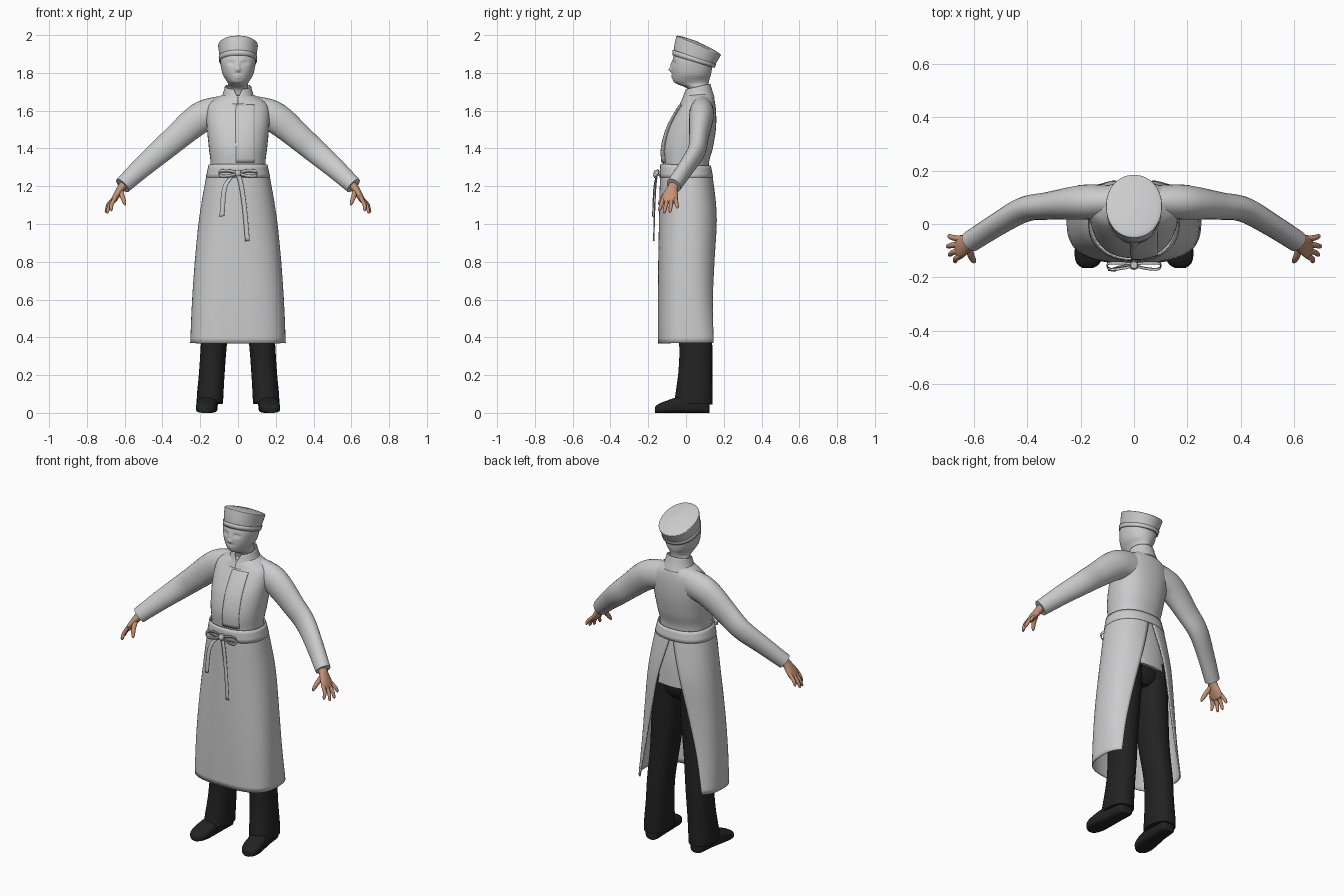
import bpy, bmesh, math
from mathutils import Vector


def material(name, rgb):
    m = bpy.data.materials.new(name)
    m.diffuse_color = (*rgb, 1)
    return m


CLOTH = material("light grey cloth", (0.6, 0.6, 0.61))
BLACK = material("black cloth", (0.016, 0.016, 0.016))
SKIN = material("tan skin", (0.56, 0.29, 0.18))


def smooth_rows(rows, steps):
    """Catmull-Rom interpolation through rows of numbers."""
    out = []
    for i in range(len(rows) - 1):
        p0, p1 = rows[max(i - 1, 0)], rows[i]
        p2, p3 = rows[i + 1], rows[min(i + 2, len(rows) - 1)]
        for k in range(steps):
            t = k / steps
            out.append([0.5 * (2 * b + (c - a) * t + (2 * a - 5 * b + 4 * c - d) * t * t
                               + (3 * b - a - 3 * c + d) * t ** 3)
                        for a, b, c, d in zip(p0, p1, p2, p3)])
    out.append(list(rows[-1]))
    return out


def build(name, grid, mat, closed=True, caps=(True, True), mirror=False, thick=0):
    """Skin a grid of points (rows of equal length) into one object."""
    bm = bmesh.new()
    rows = [[bm.verts.new(p) for p in row] for row in grid]
    n = len(rows[0])
    for a, b in zip(rows, rows[1:]):
        for j in range(n if closed else n - 1):
            k = (j + 1) % n
            bm.faces.new((a[j], a[k], b[k], b[j]))
    if closed:
        for row, cap in zip((rows[0], rows[-1]), caps):
            if cap:
                bm.faces.new(row)
    bmesh.ops.recalc_face_normals(bm, faces=bm.faces[:])
    me = bpy.data.meshes.new(name)
    bm.to_mesh(me)
    bm.free()
    me.materials.append(mat)
    ob = bpy.data.objects.new(name, me)
    bpy.context.collection.objects.link(ob)
    bpy.ops.object.select_all(action='DESELECT')
    ob.select_set(True)
    bpy.context.view_layer.objects.active = ob
    bpy.ops.object.shade_smooth_by_angle(angle=math.radians(40))
    if thick:
        s = ob.modifiers.new("thickness", 'SOLIDIFY')
        s.thickness, s.offset = thick, 0
    if mirror:
        ob.modifiers.new("mirror", 'MIRROR')
    return ob


def spow(v, p):
    return math.copysign(abs(v) ** p, v)


def ring_point(r, t, grow=0):
    """Ring: z front, z back, y front, y back, half width, squareness, centre x."""
    zf, zb, yf, yb, rx, n, cx = r[:7]
    u = (1 + spow(math.cos(t), 2 / n)) / 2
    return (cx + (rx + grow) * spow(math.sin(t), 2 / n),
            yf - grow + (yb - yf + 2 * grow) * u, zf + (zb - zf) * u)


def loft(name, rings, mat, seg=40, steps=5, **kw):
    grid = [[ring_point(r, 2 * math.pi * j / seg) for j in range(seg)]
            for r in smooth_rows(rings, steps)]
    return build(name, grid, mat, **kw)


def open_loft(name, rings, mat, centre, seg=56, steps=5, thick=0.006):
    """Loft with a slit; the eighth ring value is the slit's half width."""
    grid = []
    for r in smooth_rows(rings, steps):
        e = max(r[7], 0.0005)
        a = math.asin(min(1, (e / r[4]) ** (r[5] / 2)))
        grid.append([ring_point(r, centre + a + (2 * math.pi - 2 * a) * j / seg)
                     for j in range(seg + 1)])
    return build(name, grid, mat, closed=False, thick=thick)


def tube(name, rows, mat, seg=24, steps=5, caps=(True, True)):
    """Mirrored limb: rows of x, y, z, half depth, half height."""
    rows = smooth_rows(rows, steps)
    pts = [Vector(r[:3]) for r in rows]
    grid = []
    for i, (p, r) in enumerate(zip(pts, rows)):
        tan = (pts[min(i + 1, len(pts) - 1)] - pts[max(i - 1, 0)]).normalized()
        side = tan.cross(Vector((0, 1, 0))).normalized()
        deep = side.cross(tan)
        grid.append([p + deep * r[3] * math.cos(a) + side * r[4] * math.sin(a)
                     for a in (2 * math.pi * j / seg for j in range(seg))])
    return build(name, grid, mat, mirror=True, caps=caps)


# jacket body, with the tail that shows in the apron slit
body = [(0.99, 0.97, -0.10, 0.150, 0.165, 2.3, 0), (1.12, 1.12, -0.11, 0.143, 0.158, 2.3, 0),
        (1.30, 1.30, -0.122, 0.120, 0.145, 2.3, 0), (1.40, 1.40, -0.127, 0.142, 0.154, 2.3, 0),
        (1.50, 1.50, -0.102, 0.158, 0.164, 2.3, 0), (1.58, 1.58, -0.062, 0.160, 0.168, 2.3, 0),
        (1.63, 1.635, -0.032, 0.155, 0.158, 2.2, 0), (1.66, 1.67, -0.02, 0.146, 0.118, 2, 0),
        (1.68, 1.695, -0.01, 0.13, 0.075, 2, 0)]
loft("jacket", body, CLOTH)

# overlapping front panel of the jacket
panel = []
for r in smooth_rows(body, 5)[11:31]:
    a = math.asin((0.085 / r[4]) ** (r[5] / 2))
    panel.append([ring_point(r, math.pi + 0.05 - (a + 0.05) * j / 10, 0.004) for j in range(11)])
build("jacket_front_panel", panel, CLOTH, closed=False, thick=0.005)

# stand-up collar, notched at the front
open_loft("collar", [(1.635, 1.665, -0.03, 0.150, 0.095, 2, 0, 0.0),
                     (1.67, 1.70, -0.014, 0.138, 0.078, 2, 0, 0.003),
                     (1.712, 1.742, -0.002, 0.126, 0.067, 2, 0, 0.022)], CLOTH, math.pi)

# sleeves
tube("sleeve", [(0.07, 0.085, 1.595, 0.06, 0.085), (0.165, 0.083, 1.578, 0.066, 0.083),
                (0.23, 0.078, 1.54, 0.062, 0.080), (0.32, 0.068, 1.463, 0.052, 0.071),
                (0.41, 0.055, 1.385, 0.047, 0.064), (0.51, 0.0, 1.298, 0.042, 0.055),
                (0.612, -0.065, 1.203, 0.040, 0.045)], CLOTH)

# hands: palm, four fingers and a thumb
tube("palm", [(0.600, -0.058, 1.215, 0.026, 0.024), (0.622, -0.073, 1.185, 0.030, 0.021),
              (0.645, -0.083, 1.148, 0.042, 0.018), (0.660, -0.087, 1.122, 0.040, 0.014),
              (0.666, -0.088, 1.112, 0.028, 0.009)], SKIN, 20)
for label, y0, tip in (("index", -0.119, (0.672, -0.140, 1.068)), ("middle", -0.098, (0.692, -0.115, 1.056)),
                       ("ring", -0.076, (0.699, -0.084, 1.060)), ("little", -0.056, (0.694, -0.046, 1.082))):
    x, y, z = tip
    tube(label + "_finger", [(0.648, y0, 1.142, 0.011, 0.011),
                             (0.45 * 0.648 + 0.55 * x + 0.007, (y0 + y) / 2, (1.142 + z) / 2, 0.0105, 0.0105),
                             (x - 0.001, y, z + 0.009, 0.008, 0.008), (x, y, z, 0.003, 0.003)], SKIN, 10, 4)
tube("thumb", [(0.620, -0.085, 1.175, 0.013, 0.013), (0.612, -0.118, 1.145, 0.013, 0.013),
               (0.602, -0.137, 1.115, 0.010, 0.010), (0.598, -0.143, 1.100, 0.004, 0.004)], SKIN, 10, 4)

# head and neck, with features pushed out of or into the face
head = loft("head", [(1.66, 1.66, 0.02, 0.120, 0.056, 2, 0), (1.715, 1.72, 0.008, 0.118, 0.054, 2, 0),
                     (1.740, 1.745, -0.045, 0.120, 0.053, 2, 0), (1.756, 1.765, -0.067, 0.124, 0.062, 2, 0),
                     (1.79, 1.79, -0.073, 0.132, 0.080, 2.1, 0), (1.83, 1.83, -0.074, 0.138, 0.090, 2.2, 0),
                     (1.87, 1.87, -0.070, 0.140, 0.094, 2.2, 0), (1.92, 1.92, -0.055, 0.130, 0.088, 2.2, 0)],
            CLOTH, seg=80, steps=7)
BUMPS = [(0, 1.817, 0.011, 0.012, -0.017), (0, 1.843, 0.009, 0.018, -0.008),
         (0.035, 1.852, 0.017, 0.010, 0.009), (-0.035, 1.852, 0.017, 0.010, 0.009),
         (0, 1.786, 0.020, 0.005, -0.006), (0, 1.774, 0.016, 0.005, -0.005),
         (0.034, 1.850, 0.009, 0.005, -0.004), (-0.034, 1.850, 0.009, 0.005, -0.004)]
for v in head.data.vertices:
    if v.co.y < 0.02:
        v.co.y += sum(h * math.exp(-((v.co.x - x) / w) ** 2 - ((v.co.z - z) / d) ** 2)
                      for x, z, w, d, h in BUMPS)

# tilted hat with a turned-up band
loft("hat", [(1.895, 1.830, -0.068, 0.146, 0.095, 2.1, 0), (1.945, 1.862, -0.062, 0.166, 0.100, 2.1, 0),
             (1.990, 1.893, -0.052, 0.184, 0.105, 2.1, 0)], CLOTH, seg=56, caps=(True, False))
loft("hat_crown", [(1.990, 1.893, -0.052, 0.184, 0.105, 2.1, 0), (1.997, 1.902, -0.045, 0.178, 0.099, 2.1, 0),
                   (1.987, 1.932, 0.0, 0.13, 0.055, 2, 0), (1.967, 1.958, 0.06, 0.075, 0.008, 2, 0)],
     CLOTH, seg=56, steps=3, caps=(False, True))
loft("hat_band", [(1.893, 1.827, -0.071, 0.149, 0.098, 2.1, 0), (1.921, 1.845, -0.069, 0.159, 0.1005, 2.1, 0)],
     CLOTH, seg=56, steps=1, caps=(False, False), thick=0.003)

# long apron, open down the back
open_loft("apron", [(1.315, 1.305, -0.131, 0.127, 0.152, 2.3, 0, 0.0), (1.20, 1.20, -0.136, 0.146, 0.175, 2.3, 0, 0.025),
                    (1.02, 1.02, -0.140, 0.167, 0.204, 2.3, 0, 0.075), (0.80, 0.80, -0.144, 0.163, 0.226, 2.5, 0, 0.125),
                    (0.58, 0.58, -0.146, 0.165, 0.241, 2.7, 0, 0.17), (0.368, 0.372, -0.145, 0.185, 0.25, 2.9, 0, 0.205)],
          CLOTH, 0.0, seg=64)
# waistband
loft("waistband", [(1.318, 1.308, -0.134, 0.130, 0.154, 2.3, 0), (1.245, 1.245, -0.138, 0.142, 0.169, 2.3, 0)],
     CLOTH, steps=3, caps=(False, False), thick=0.004)


def ribbon(name, pts, width, steps=6):
    w = Vector(width) / 2
    build(name, [[Vector(p) - w, Vector(p) + w] for p in smooth_rows(pts, steps)],
          CLOTH, closed=False, thick=0.003)


# bow tied at the front
for label, s in (("left", 1), ("right", -1)):
    ribbon(label + "_bow_loop", [(0, -0.150, 1.268), (s * 0.05, -0.146, 1.282), (s * 0.094, -0.148, 1.278),
                                 (s * 0.100, -0.160, 1.264), (s * 0.085, -0.170, 1.252),
                                 (s * 0.04, -0.166, 1.256), (0, -0.156, 1.268)], (0, -0.008, 0.017))
ribbon("short_bow_tail", [(0, -0.152, 1.268), (-0.045, -0.160, 1.238), (-0.073, -0.170, 1.18),
                          (-0.085, -0.176, 1.04)], (0.026, -0.004, 0.006))
ribbon("long_bow_tail", [(0, -0.152, 1.268), (0.018, -0.160, 1.20), (0.035, -0.166, 1.08),
                         (0.050, -0.171, 0.91)], (0.024, -0.004, 0.003))
loft("bow_knot", [(1.254, 1.254, -0.168, -0.142, 0.012, 2.5, 0), (1.270, 1.270, -0.172, -0.140, 0.016, 2.5, 0),
                  (1.286, 1.286, -0.166, -0.142, 0.012, 2.5, 0)], CLOTH, 16, 3)

# trousers: seat and two legs
loft("trouser_seat", [(0.88, 0.88, -0.03, 0.10, 0.06, 2, 0), (0.94, 0.94, -0.075, 0.13, 0.145, 2.2, 0),
                      (1.10, 1.10, -0.08, 0.125, 0.145, 2.2, 0)], BLACK)
loft("trouser_leg", [(0.055, 0.045, -0.062, 0.140, 0.070, 2.3, 0.149), (0.10, 0.10, -0.056, 0.140, 0.070, 2.3, 0.147),
                     (0.22, 0.22, -0.040, 0.139, 0.068, 2.2, 0.138), (0.36, 0.36, -0.036, 0.139, 0.069, 2.2, 0.128),
                     (0.55, 0.55, -0.055, 0.128, 0.075, 2.2, 0.112), (0.78, 0.78, -0.075, 0.130, 0.083, 2.2, 0.097),
                     (1.02, 1.02, -0.075, 0.138, 0.080, 2.2, 0.085)], BLACK, 32, mirror=True)

# shoes: sections from heel to toe (y, half width, height, centre x)
shoe = []
for y, w, h, cx in smooth_rows([(0.124, 0.026, 0.060, 0.148), (0.108, 0.042, 0.085, 0.150), (0.03, 0.047, 0.100, 0.155),
                                (-0.05, 0.053, 0.082, 0.163), (-0.11, 0.054, 0.062, 0.169),
                                (-0.148, 0.043, 0.046, 0.172), (-0.165, 0.020, 0.030, 0.173)], 4):
    shoe.append([(cx + w * spow(math.cos(a), 0.75), y, h / 2 + h / 2 * spow(math.sin(a), 0.75 if math.sin(a) > 0 else 0.4))
                 for a in (2 * math.pi * j / 28 for j in range(28))])
build("shoe", shoe, BLACK, mirror=True)
